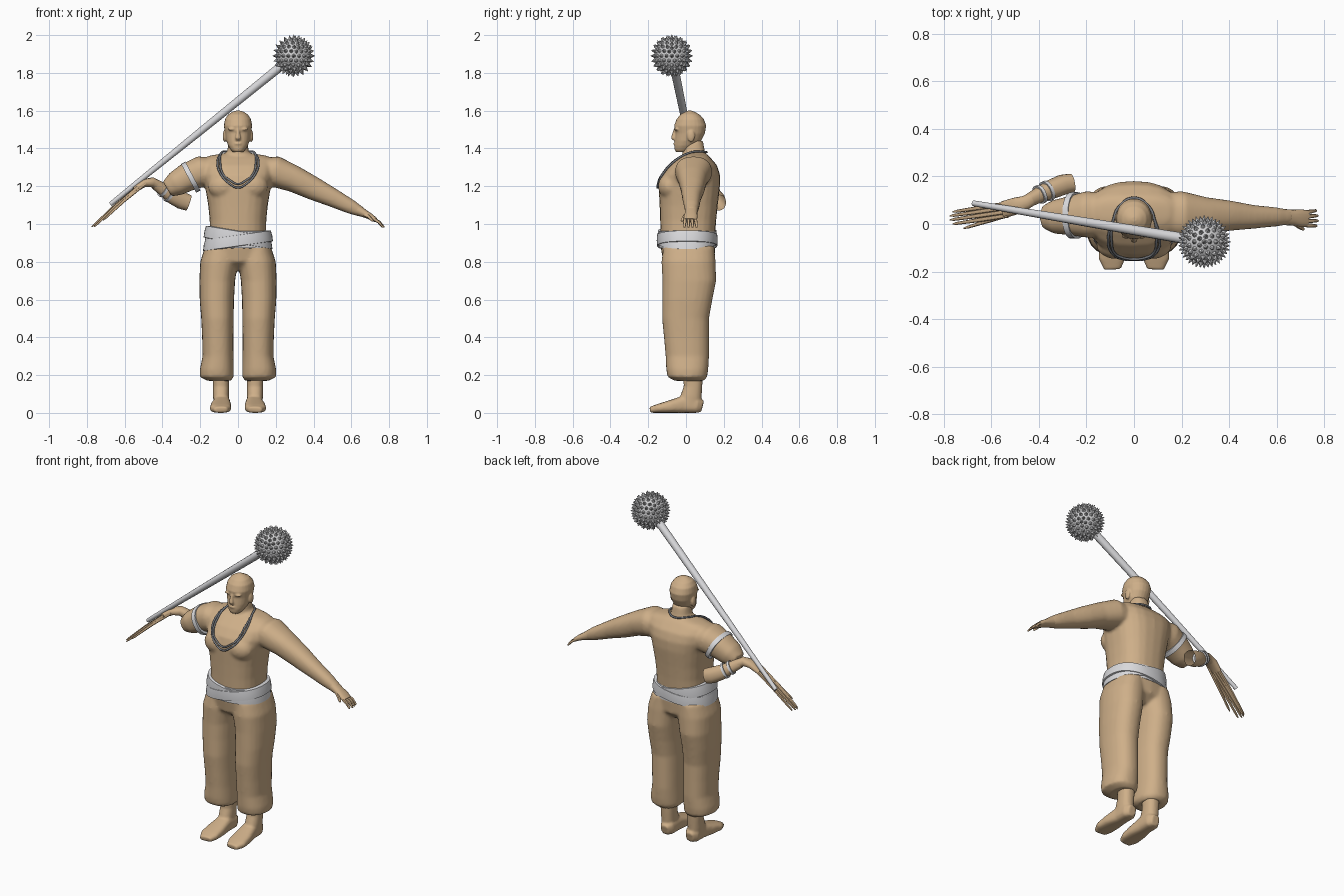
import bpy, bmesh, math
from mathutils import Vector, Matrix
from mathutils.bvhtree import BVHTree

cube = bpy.data.objects.get("Cube")
if cube:
    bpy.data.objects.remove(cube, do_unlink=True)


def material(name, r, g, b):
    m = bpy.data.materials.new(name)
    m.use_nodes = True
    m.diffuse_color = (r, g, b, 1)
    m.node_tree.nodes["Principled BSDF"].inputs["Base Color"].default_value = (r, g, b, 1)
    return m


TAN = material("tan", 0.62, 0.43, 0.25)
WHITE = material("pale cloth", 0.7, 0.7, 0.72)
STEEL = material("steel", 0.62, 0.62, 0.63)
CORD = material("cord grey", 0.2, 0.21, 0.23)
X, Y, Z = Vector((1, 0, 0)), Vector((0, 1, 0)), Vector((0, 0, 1))


def loft(bm, rings, side=X, tangent=None, n=24, power=2.3, cap=True):
    """Skin oval rings (x, y, z, side radius, up radius) along a path."""
    pts = [Vector(r[:3]) for r in rings]
    loops = []
    for i, r in enumerate(rings):
        t = tangent or (pts[min(i + 1, len(pts) - 1)] - pts[max(i - 1, 0)]).normalized()
        s = (side - t * side.dot(t)).normalized()
        u = t.cross(s)
        loop = []
        for k in range(n):
            a = math.tau * k / n
            c, d = [math.copysign(abs(v) ** (2 / power), v) for v in (math.cos(a), math.sin(a))]
            loop.append(bm.verts.new(pts[i] + s * c * r[3] + u * d * r[4]))
        loops.append(loop)
    for a, b in zip(loops, loops[1:]):
        for k in range(n):
            j = (k + 1) % n
            bm.faces.new((a[k], a[j], b[j], b[k]))
    if cap:
        bm.faces.new(loops[0][::-1])
        bm.faces.new(loops[-1])


def column(bm, rows, cx=0, **kw):
    """Upright loft from rows (z, x offset, x radius, front y, back y)."""
    loft(bm, [(cx + x, (f + b) / 2, z, rx, (b - f) / 2) for z, x, rx, f, b in rows],
         tangent=Z, **kw)


def blob(bm, loc, size):
    m = Matrix.Translation(loc) @ Matrix.Diagonal((*size, 1))
    bmesh.ops.create_uvsphere(bm, u_segments=16, v_segments=10, radius=1, matrix=m)


def finish(bm, name, mat, voxel=0, smooth=4, angle=50):
    bmesh.ops.recalc_face_normals(bm, faces=bm.faces)
    me = bpy.data.meshes.new(name)
    bm.to_mesh(me)
    bm.free()
    ob = bpy.data.objects.new(name, me)
    bpy.context.collection.objects.link(ob)
    me.materials.append(mat)
    bpy.context.view_layer.objects.active = ob
    bpy.ops.object.select_all(action='DESELECT')
    ob.select_set(True)
    bpy.ops.object.shade_smooth_by_angle(angle=math.radians(angle))
    if voxel:
        # fuse the overlapping forms into one soft surface
        r = ob.modifiers.new("fuse", 'REMESH')
        r.mode, r.voxel_size, r.use_smooth_shade = 'VOXEL', voxel, True
        s = ob.modifiers.new("soften", 'SMOOTH')
        s.factor, s.iterations = 0.5, smooth
    return ob


# torso with chest, neck, left arm and right upper arm
bm = bmesh.new()
column(bm, [(0.88, 0, .16, -.13, .15), (0.95, 0, .15, -.135, .155), (1.02, 0, .15, -.137, .16),
            (1.10, 0, .158, -.14, .168), (1.2, 0, .175, -.145, .18), (1.26, 0, .19, -.128, .18),
            (1.31, 0, .198, -.09, .165), (1.345, 0, .192, -.045, .135),
            (1.362, 0, .15, -.02, .12), (1.375, 0, .07, 0, .1)], power=2.5)
for s in (-1, 1):
    blob(bm, (s * .075, -.085, 1.2), (.085, .063, .07))
column(bm, [(1.3, 0, .075, -.03, .12), (1.36, 0, .06, -.02, .105), (1.44, 0, .05, -.015, .09)])
shoulder = [(.1, .04, 1.275, .09, .07), (.2, .04, 1.277, .098, .083)]
loft(bm, shoulder + [(.3, .035, 1.237, .078, .07), (.4, .035, 1.188, .064, .062),
                     (.5, .03, 1.14, .05, .05), (.6, .03, 1.09, .04, .038),
                     (.66, .028, 1.06, .03, .025)], side=Y)
loft(bm, [(-x, *r) for x, *r in shoulder] + [(-.27, .035, 1.247, .082, .075),
     (-.33, .03, 1.212, .072, .066), (-.375, .03, 1.185, .05, .045)], side=Y)
body = finish(bm, "torso_and_arms", TAN, .009, 6)

# head with nose, brow, lips and ears
bm = bmesh.new()
column(bm, [(1.38, 0, .026, -.052, .01), (1.392, 0, .038, -.06, .03), (1.415, 0, .052, -.062, .055),
            (1.44, 0, .062, -.06, .08), (1.48, 0, .069, -.056, .1), (1.52, 0, .075, -.063, .107),
            (1.555, 0, .069, -.05, .095), (1.58, 0, .052, -.03, .072),
            (1.594, 0, .03, -.005, .045), (1.6, 0, .012, .01, .03)], power=2.15)
loft(bm, [(0, -.055, 1.505, .009, .008), (0, -.062, 1.48, .01, .01),
          (0, -.067, 1.455, .015, .013), (0, -.06, 1.446, .012, .008)], n=12)
blob(bm, (0, -.058, 1.425), (.022, .009, .007))
for s in (-1, 1):
    blob(bm, (s * .03, -.05, 1.502), (.024, .012, .008))
    blob(bm, (s * .071, .027, 1.465), (.01, .02, .032))
finish(bm, "head", TAN, .005, 3)


# hands: palm, four fingers and thumb
def digit(bm, a, b, r):
    a, b = Vector(a), Vector(b)
    mid = a.lerp(b, .5) + Z * .006
    loft(bm, [(*a, r, r), (*mid, r, r * .9), (*a.lerp(b, .93), r * .7, r * .6),
              (*b, r * .3, r * .3)], side=Y, n=8)


bm = bmesh.new()
loft(bm, [(.63, .029, 1.075, .034, .03), (.67, .027, 1.055, .033, .021),
          (.7, .025, 1.04, .037, .017), (.73, .022, 1.02, .035, .012)], side=Y, n=16)
for i in range(4):
    y = -.005 + i * .018
    digit(bm, (.722, y, 1.025), (.778 - abs(i - 1.4) * .006, y * 1.2 - .002, .982), .0085)
digit(bm, (.67, .005, 1.05), (.715, -.024, 1.015), .01)
finish(bm, "left_hand", TAN)

bm = bmesh.new()
loft(bm, [(-.42, .112, 1.2, .028, .028), (-.455, .09, 1.222, .03, .026),
          (-.5, .075, 1.215, .036, .022), (-.55, .06, 1.18, .036, .014)], side=Y, n=16)
for i in range(4):
    y = .035 + i * .017
    digit(bm, (-.53, y, 1.195), (-.78 + abs(i - 1.5) * .012, y - .035, .985), .009)
digit(bm, (-.49, .05, 1.215), (-.715, -.018, 1.02), .009)
finish(bm, "right_hand", TAN)

# bent right forearm, open at the elbow end
forearm = [(-.262, .172, 1.112, .04, .043), (-.3, .165, 1.125, .043, .046),
           (-.35, .145, 1.15, .04, .042), (-.39, .127, 1.178, .033, .034),
           (-.44, .1, 1.212, .028, .028)]
bm = bmesh.new()
loft(bm, forearm, side=Y, cap=False)
finish(bm, "right_forearm", TAN)


# arm band and wrist bands
def band(name, centre, axis, rs, ru, half):
    c, t = Vector(centre), Vector(axis).normalized()
    bm = bmesh.new()
    loft(bm, [(*(c + t * half * k), rs - d, ru - d)
              for k, d in ((-1, .015), (-1, 0), (1, 0), (1, .015))],
         side=Y, tangent=t, cap=False)
    finish(bm, name, WHITE, angle=30)


band("right_arm_band", (-.25, .036, 1.248), (-.85, 0, -.45), .098, .086, .013)
for i, p in enumerate(((-.365, .139, 1.16), (-.395, .125, 1.181))):
    band(f"wrist_band_{i + 1}", p, (-.8, -.4, .5), .044 - i * .004, .045 - i * .004, .007)

# trousers
bm = bmesh.new()
column(bm, [(.95, 0, .155, -.13, .15), (.88, 0, .172, -.135, .155), (.8, 0, .185, -.12, .15),
            (.755, 0, .12, -.06, .1)])
for s in (-1, 1):
    column(bm, [(z, s * x, *r) for z, x, *r in (
        (.88, .09, .085, -.12, .15), (.8, .1, .1, -.13, .157), (.7, .11, .095, -.125, .16),
        (.6, .112, .091, -.126, .14), (.5, .109, .086, -.127, .122), (.4, .107, .083, -.117, .122),
        (.3, .106, .082, -.108, .122), (.23, .112, .09, -.105, .118),
        (.19, .112, .09, -.098, .112), (.17, .1, .062, -.06, .095))])
finish(bm, "trousers", TAN, .01, 5)

# bare feet
bm = bmesh.new()
for s in (-1, 1):
    column(bm, [(.22, 0, .045, -.015, .09), (.14, 0, .042, -.012, .086), (.09, 0, .042, -.03, .083),
                (.04, 0, .04, -.05, .08)], cx=s * .09)
    loft(bm, [(s * x, *r) for x, *r in (
        (.085, .088, .035, .025, .03), (.085, .06, .042, .043, .042), (.086, -.01, .046, .045, .046),
        (.09, -.08, .034, .055, .034), (.093, -.145, .024, .056, .024),
        (.09, -.19, .016, .036, .016))], power=2.8)
finish(bm, "feet", TAN, .007, 3)

# sash: a base wrap and two diagonal wraps crossing at the front
for name, z0, z1, grow, tilt in (("sash_base", .87, .965, 0, 0),
                                 ("sash_wrap_a", .895, .965, .006, -.17),
                                 ("sash_wrap_b", .88, .945, .01, .14)):
    bm = bmesh.new()
    column(bm, [(z, 0, .165 + (z1 - z) * .2 + grow - d, -.145 - grow + d, .158 + grow - d)
                for z, d in ((z0, .02), (z0 + .004, .002), ((z0 + z1) / 2, 0),
                             (z1 - .004, .002), (z1, .02))], n=40, cap=False)
    for v in bm.verts:
        v.co.z += tilt * v.co.x
    finish(bm, name, WHITE, angle=40)

# necklace: two strands resting on the chest
tree = BVHTree.FromObject(body, bpy.context.evaluated_depsgraph_get())
for name, low, wide in (("necklace_inner", 1.215, .092), ("necklace_outer", 1.192, .106)):
    half = [(0, .12, 1.385), (.062, .07, 1.38), (.085, .02, 1.37), (wide, -.06, 1.31),
            (wide * .85, -.12, 1.26), (.045, -.15, low + .022), (0, -.16, low)]
    path = half + [(-x, y, z) for x, y, z in half[-2:0:-1]]
    cu = bpy.data.curves.new(name, 'CURVE')
    cu.dimensions, cu.bevel_depth, cu.bevel_resolution = '3D', .0055, 2
    sp = cu.splines.new('BEZIER')
    sp.bezier_points.add(len(path) - 1)
    sp.use_cyclic_u = True
    for bp, p in zip(sp.bezier_points, path):
        hit, normal, _, _ = tree.find_nearest(Vector(p))
        bp.co = hit + normal * .007
        bp.handle_left_type = bp.handle_right_type = 'AUTO'
    cu.materials.append(CORD)
    bpy.context.collection.objects.link(bpy.data.objects.new(name, cu))

# mace: tapered pole and spiked ball
ball = Vector((.295, -.075, 1.89))
foot = Vector((-.675, .087, 1.105))
bm = bmesh.new()
loft(bm, [(*foot, .012, .012), (*foot.lerp(ball, .5), .019, .019), (*ball, .024, .024)],
     side=Y, n=12, power=2)
finish(bm, "mace_pole", WHITE)

bm = bmesh.new()
bmesh.ops.create_icosphere(bm, subdivisions=3, radius=.094)
for d in [v.co.normalized() for v in bm.verts]:
    m = Matrix.Translation(d * .101) @ d.to_track_quat('Z', 'Y').to_matrix().to_4x4()
    bmesh.ops.create_cone(bm, segments=6, radius1=.0115, radius2=.001, depth=.022, matrix=m)
bmesh.ops.translate(bm, verts=bm.verts, vec=ball)
finish(bm, "mace_ball", STEEL)
